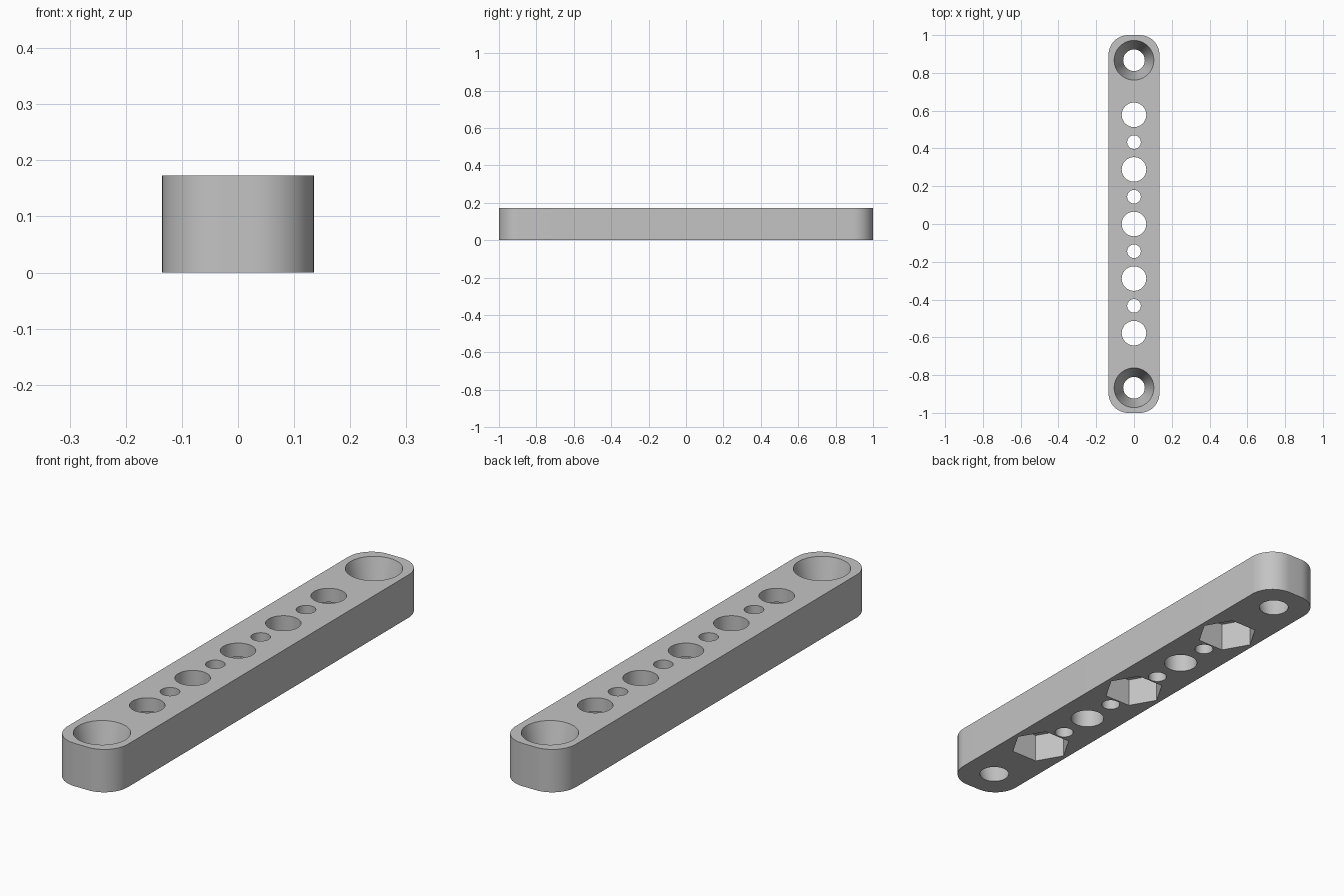
import bpy, bmesh, math

cube = bpy.data.objects.get("Cube")
if cube:
    bpy.data.objects.remove(cube, do_unlink=True)

HALF_W, HALF_L, HEIGHT, CORNER = 0.135, 1.0, 0.173, 0.105
PITCH = 0.289

grey = bpy.data.materials.new("plain grey")
grey.use_nodes = True
colour = (0.55, 0.55, 0.55, 1)
grey.diffuse_color = colour
grey.node_tree.nodes["Principled BSDF"].inputs["Base Color"].default_value = colour


def make_object(name, bm):
    bmesh.ops.recalc_face_normals(bm, faces=bm.faces)
    mesh = bpy.data.meshes.new(name)
    bm.to_mesh(mesh)
    bm.free()
    mesh.materials.append(grey)
    obj = bpy.data.objects.new(name, mesh)
    bpy.context.collection.objects.link(obj)
    return obj


def add_drill(bm, y, z0, z1, r0, r1, sides=64, turn=0.0):
    """Add a closed tapered prism, used to cut one hole."""
    rings = []
    for z, r in ((z0, r0), (z1, r1)):
        angles = [turn + math.tau * i / sides for i in range(sides)]
        rings.append([bm.verts.new((r * math.cos(a), y + r * math.sin(a), z)) for a in angles])
    low, high = rings
    bm.faces.new(low[::-1])
    bm.faces.new(high)
    for i in range(sides):
        j = (i + 1) % sides
        bm.faces.new((low[i], low[j], high[j], high[i]))


# Bar with rounded vertical corners
bm = bmesh.new()
outline = []
for quarter, (sx, sy) in enumerate(((1, 1), (-1, 1), (-1, -1), (1, -1))):
    for step in range(17):
        a = math.pi / 2 * (quarter + step / 16)
        outline.append(bm.verts.new((sx * (HALF_W - CORNER) + CORNER * math.cos(a),
                                     sy * (HALF_L - CORNER) + CORNER * math.sin(a), 0)))
base = bm.faces.new(outline)
extruded = bmesh.ops.extrude_face_region(bm, geom=[base])
top = [v for v in extruded["geom"] if isinstance(v, bmesh.types.BMVert)]
bmesh.ops.translate(bm, verts=top, vec=(0, 0, HEIGHT))
bar = make_object("drilled_bar", bm)

# Round holes: large and small ones alternate along the middle
holes = bmesh.new()
for i in range(-4, 5):
    radius = 0.036 if i % 2 else 0.065
    add_drill(holes, i * PITCH / 2, -0.05, HEIGHT + 0.05, radius, radius)

# Tapered screw holes at both ends, widening towards the top
slope = (0.105 - 0.057) / HEIGHT
for side in (-1, 1):
    add_drill(holes, side * 3 * PITCH, -0.05, HEIGHT + 0.05,
              0.057 - 0.05 * slope, 0.105 + 0.05 * slope)

# Hexagonal nut pockets in the underside
pockets = bmesh.new()
for i in (-2, 0, 2):
    add_drill(pockets, i * PITCH, -0.05, 0.117, 0.118, 0.118, sides=6)

cutters = [make_object("hole_cutter", holes), make_object("pocket_cutter", pockets)]
for cutter in cutters:
    cutter.hide_render = True
    cut = bar.modifiers.new(cutter.name, "BOOLEAN")
    cut.operation = "DIFFERENCE"
    cut.solver = "EXACT"
    cut.object = cutter

# Bake the cuts and discard the cutters
bpy.context.view_layer.update()
evaluated = bar.evaluated_get(bpy.context.evaluated_depsgraph_get())
baked = bpy.data.meshes.new_from_object(evaluated)
bar.modifiers.clear()
bar.data = baked
for cutter in cutters:
    bpy.data.objects.remove(cutter, do_unlink=True)

# Smooth curved walls, crisp rims
bpy.ops.object.select_all(action="DESELECT")
bar.select_set(True)
bpy.context.view_layer.objects.active = bar
bpy.ops.object.shade_smooth_by_angle(angle=math.radians(30))
